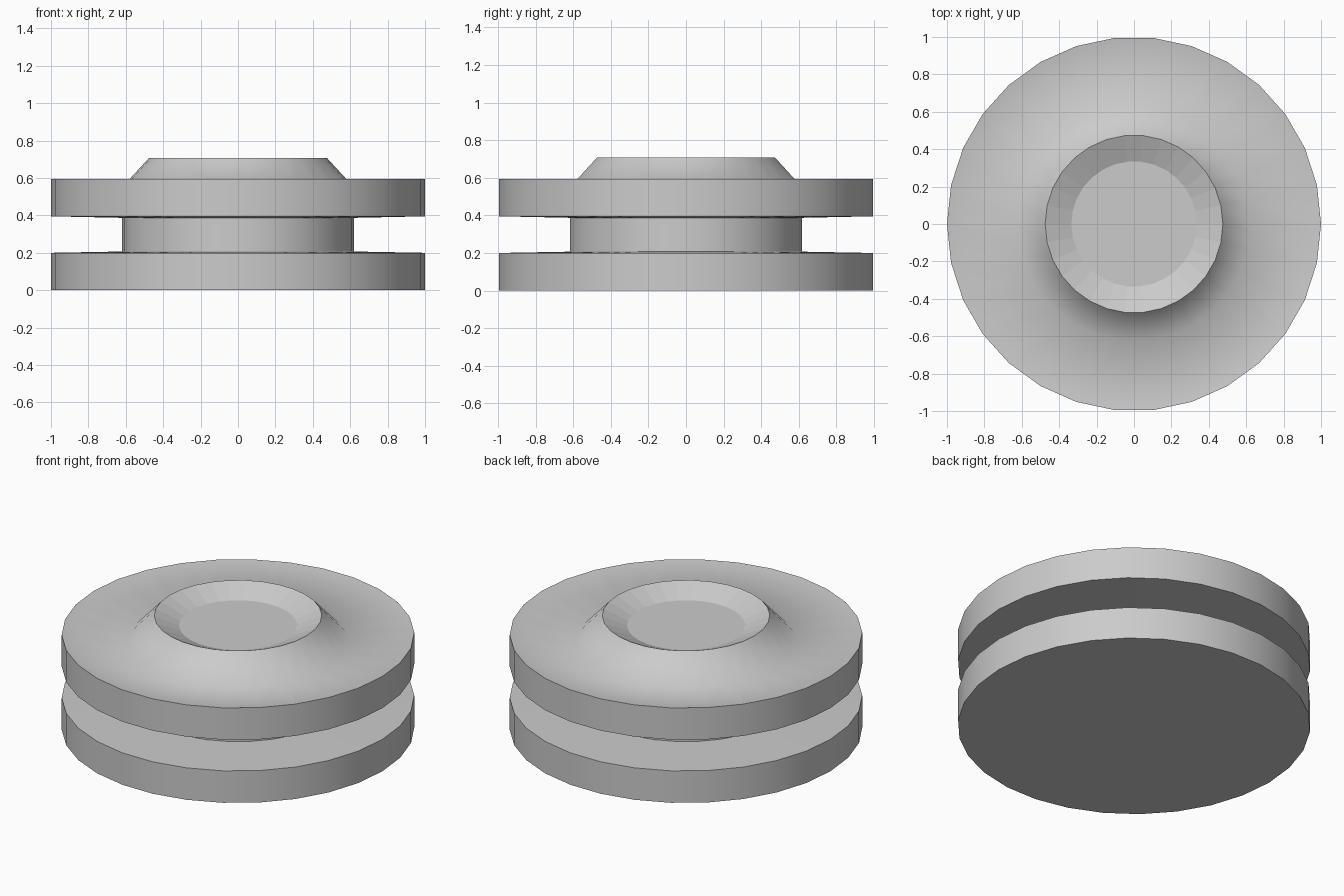
import bpy, bmesh, math

if "Cube" in bpy.data.objects:
    bpy.data.objects.remove(bpy.data.objects["Cube"])

SIDES = 30

# Half profile (radius, height) from bottom to the dish floor
PROFILE = [
    (1.0, 0.0), (1.0, 0.2),       # lower disc
    (0.62, 0.207), (0.62, 0.387),   # recessed hub
    (1.0, 0.395), (1.0, 0.594),   # upper disc
    (0.625, 0.545), (0.475, 0.708),  # sunken valley and raised collar
    (0.335, 0.647),                # dish floor
]


def lathe(name, profile, sides):
    """Revolve a half profile around z and cap both ends."""
    bm = bmesh.new()
    rings = []
    for r, z in profile:
        rings.append([bm.verts.new((r * math.cos(2 * math.pi * i / sides),
                                    r * math.sin(2 * math.pi * i / sides), z))
                      for i in range(sides)])
    for a, b in zip(rings, rings[1:]):
        for i in range(sides):
            j = (i + 1) % sides
            bm.faces.new((a[i], a[j], b[j], b[i]))
    bm.faces.new(rings[0][::-1])
    bm.faces.new(rings[-1])
    bmesh.ops.recalc_face_normals(bm, faces=bm.faces)
    mesh = bpy.data.meshes.new(name)
    bm.to_mesh(mesh)
    bm.free()
    obj = bpy.data.objects.new(name, mesh)
    bpy.context.collection.objects.link(obj)
    return obj


# Grooved wheel with a dished top
wheel = lathe("grooved_wheel", PROFILE, SIDES)
bpy.context.view_layer.objects.active = wheel
wheel.select_set(True)
bpy.ops.object.shade_smooth_by_angle(angle=math.radians(62))

# The dish inside the collar stays faceted
for face in wheel.data.polygons:
    if face.center.z > 0.64 and math.hypot(face.center.x, face.center.y) < 0.45:
        face.use_smooth = False
